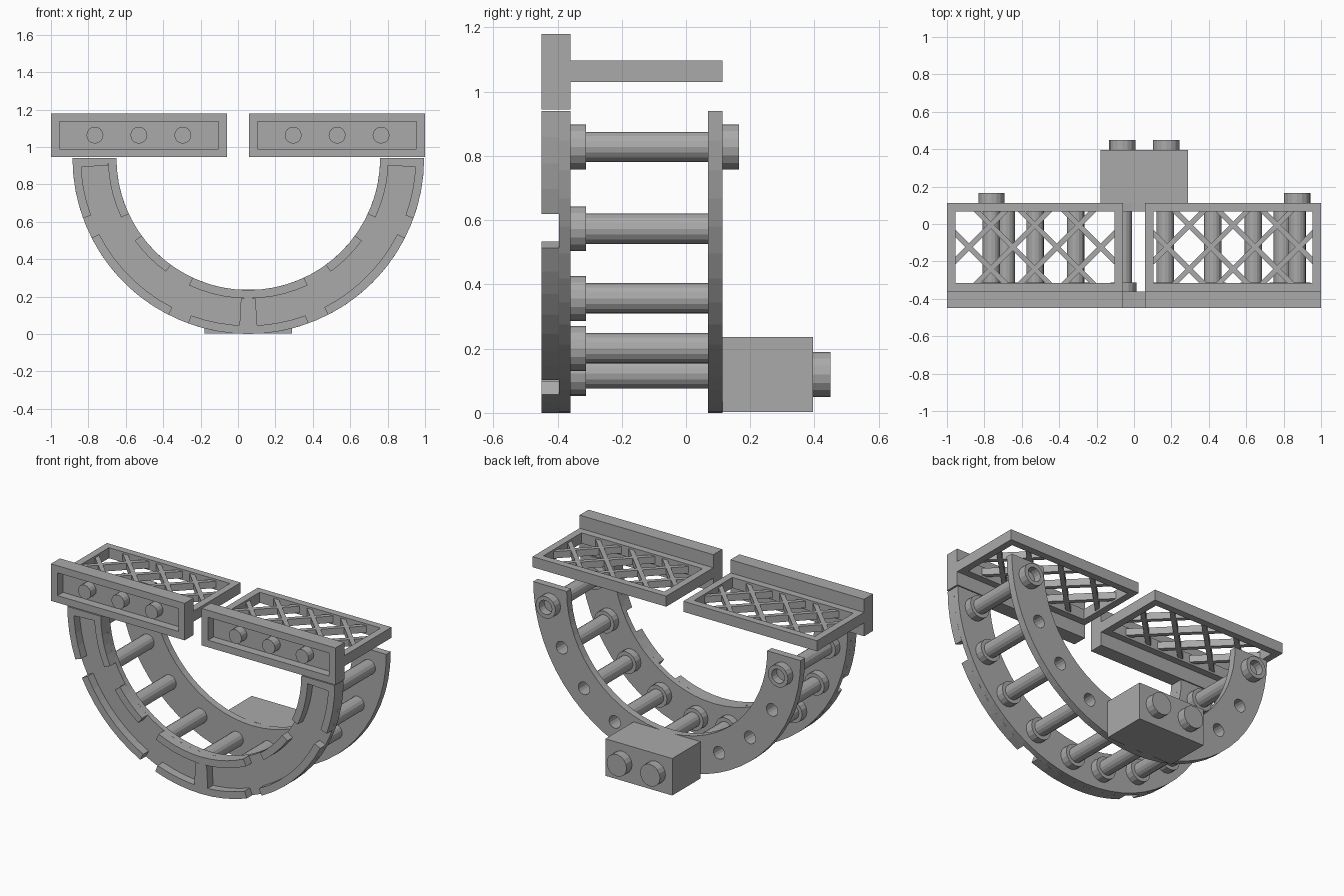
import bpy, bmesh
from math import sin, cos, pi, radians, ceil
from mathutils import Matrix

default = bpy.data.objects.get("Cube")
if default:
    bpy.data.objects.remove(default, do_unlink=True)

grey = bpy.data.materials.new("light grey plastic")
grey.use_nodes = True
colour = (0.4, 0.4, 0.4, 1)
grey.diffuse_color = colour
grey.node_tree.nodes["Principled BSDF"].inputs["Base Color"].default_value = colour

STUD = 0.235                    # grid pitch of the kit
CX, CZ = 0.055, 0.94            # centre of the arches
R_IN, R_OUT, R_PIN = 0.705, 0.94, 0.825
WALL = 0.045
FRONT, FLOOR, BACK = -0.45, -0.395, -0.36
REAR0, REAR1 = 0.068, 0.113


def finish(name, bm):
    bmesh.ops.recalc_face_normals(bm, faces=bm.faces)
    mesh = bpy.data.meshes.new(name)
    bm.to_mesh(mesh)
    bm.free()
    mesh.materials.append(grey)
    obj = bpy.data.objects.new(name, mesh)
    bpy.context.collection.objects.link(obj)
    return obj


def box(bm, x0, x1, y0, y1, z0, z1, turn=0):
    m = (Matrix.Translation(((x0 + x1) / 2, (y0 + y1) / 2, (z0 + z1) / 2))
         @ Matrix.Rotation(turn, 4, 'Z')
         @ Matrix.Diagonal((x1 - x0, y1 - y0, z1 - z0, 1)))
    bmesh.ops.create_cube(bm, size=1, matrix=m)


def sector(bm, r0, r1, a0, a1, y0, y1, side=1):
    """Arc bar below the arch centre; angles in degrees down from horizontal."""
    n = max(1, ceil((a1 - a0) / 5.625))
    rings = []
    for i in range(n + 1):
        a = radians(a0 + (a1 - a0) * i / n)
        rings.append([bm.verts.new((CX + side * r * cos(a), y, CZ - r * sin(a)))
                      for r, y in ((r0, y0), (r1, y0), (r1, y1), (r0, y1))])
    for a, b in zip(rings, rings[1:]):
        for k in range(4):
            j = (k + 1) % 4
            bm.faces.new((a[k], a[j], b[j], b[k]))
    bm.faces.new(rings[0])
    bm.faces.new(rings[-1])


def lathe(bm, x, z, profile, n=16):
    """Turn (radius, y) points about a front-to-back axis and cap both ends."""
    rings = [[bm.verts.new((x + r * cos(2 * pi * i / n), y, z + r * sin(2 * pi * i / n)))
              for i in range(n)] for r, y in profile]
    for a, b in zip(rings, rings[1:]):
        for i in range(n):
            j = (i + 1) % n
            bm.faces.new((a[i], a[j], b[j], b[i]))
    bm.faces.new(rings[0])
    bm.faces.new(rings[-1])


def rim_box(bm, x0, x1, y0, y1, z0, z1, flat):
    """Four walls around a rectangle, lying flat or standing upright."""
    w = WALL
    box(bm, x0, x0 + w, y0, y1, z0, z1)
    box(bm, x1 - w, x1, y0, y1, z0, z1)
    if flat:
        box(bm, x0 + w, x1 - w, y0, y0 + w, z0, z1)
        box(bm, x0 + w, x1 - w, y1 - w, y1, z0, z1)
    else:
        box(bm, x0 + w, x1 - w, y0, y1, z0, z0 + w)
        box(bm, x0 + w, x1 - w, y0, y1, z1 - w, z1)


# Front arch: two quarter rings with broken raised rims
for label, side in (("left", 1), ("right", -1)):
    bm = bmesh.new()
    sector(bm, R_IN, R_OUT, 0, 90, FLOOR, BACK, side)
    for a0, a1 in ((0, 20), (27, 63), (70, 90)):
        sector(bm, R_OUT - WALL, R_OUT, a0, a1, FRONT, FLOOR, side)
    for a0, a1 in ((0, 25), (36, 54), (65, 90)):
        sector(bm, R_IN, R_IN + WALL, a0, a1, FRONT, FLOOR, side)
    for a0 in (0, 87):
        sector(bm, R_IN + WALL, R_OUT - WALL, a0, a0 + 3, FRONT, FLOOR, side)
    finish(label + "_front_arch", bm)

# Pin centres along both sides
pins = []
for side in (1, -1):
    for i in range(5):
        a = radians(7.8 + 18.6 * i)
        pins.append((CX + side * R_PIN * cos(a), CZ - R_PIN * sin(a), i == 0))

# Rear arch, drilled at every pin
bm = bmesh.new()
sector(bm, R_IN, R_OUT, 0, 180, REAR0, REAR1)
rear = finish("rear_arch", bm)
bm = bmesh.new()
for x, z, _ in pins:
    lathe(bm, x, z, ((0.04, REAR0 - 0.1), (0.04, REAR1 + 0.1)))
drill = finish("drill_cutter", bm)
drill.hide_render = True
mod = rear.modifiers.new("holes", 'BOOLEAN')
mod.object = drill
mod.solver = 'EXACT'
bpy.context.view_layer.objects.active = rear
bpy.ops.object.modifier_apply(modifier=mod.name)
bpy.data.objects.remove(drill, do_unlink=True)

# Cross rods with collars; the topmost pair carries hollow studs behind
bm = bmesh.new()
for x, z, is_end in pins:
    lathe(bm, x, z, ((0.07, BACK), (0.07, -0.312), (0.047, -0.312), (0.047, REAR0),
                     (0.04, REAR0), (0.04, -0.02)))
    if is_end:
        lathe(bm, x, z, ((0.041, REAR1), (0.07, REAR1), (0.07, 0.165),
                         (0.045, 0.165), (0.045, REAR1 + 0.001)))
finish("cross_rods", bm)

# Rear brick with two studs
bm = bmesh.new()
box(bm, CX - STUD, CX + STUD, REAR1, 0.395, 0.002, 0.237)
for side in (-0.5, 0.5):
    lathe(bm, CX + side * STUD, 0.12, ((0.07, 0.395), (0.07, 0.45)))
finish("rear_brick", bm)

# Upper lattice panels with upright front trays
for label, x0, x1 in (("right", -1.0, -0.06), ("left", 0.06, 1.0)):
    mid = (x0 + x1) / 2
    bm = bmesh.new()
    box(bm, x0, x1, FLOOR, BACK, 0.945, 1.18)
    rim_box(bm, x0, x1, FRONT, FLOOR, 0.945, 1.18, False)
    for k in (-1, 0, 1):
        lathe(bm, mid + k * STUD, 1.063, ((0.045, FLOOR), (0.045, FRONT)))
    finish(label + "_front_tray", bm)

    bm = bmesh.new()
    rim_box(bm, x0, x1, BACK, REAR1, 1.03, 1.097, True)
    yc = (BACK + REAR1) / 2
    hx, hy = (x1 - x0) / 2 - WALL, (REAR1 - BACK) / 2 - WALL
    for s in (1, -1):
        for k in range(-3, 3):
            c = (k + 0.5) * STUD
            # clip the diagonal x = c + t, y = s * t to the opening
            t0, t1 = max(-hy, -hx - c), min(hy, hx - c)
            if t1 - t0 < 0.06:
                continue
            half = (t1 - t0) * 0.7071 + 0.012
            x, y = mid + c + (t0 + t1) / 2, yc + s * (t0 + t1) / 2
            box(bm, x - half, x + half, y - 0.014, y + 0.014, 1.042, 1.085, s * pi / 4)
    finish(label + "_lattice", bm)
